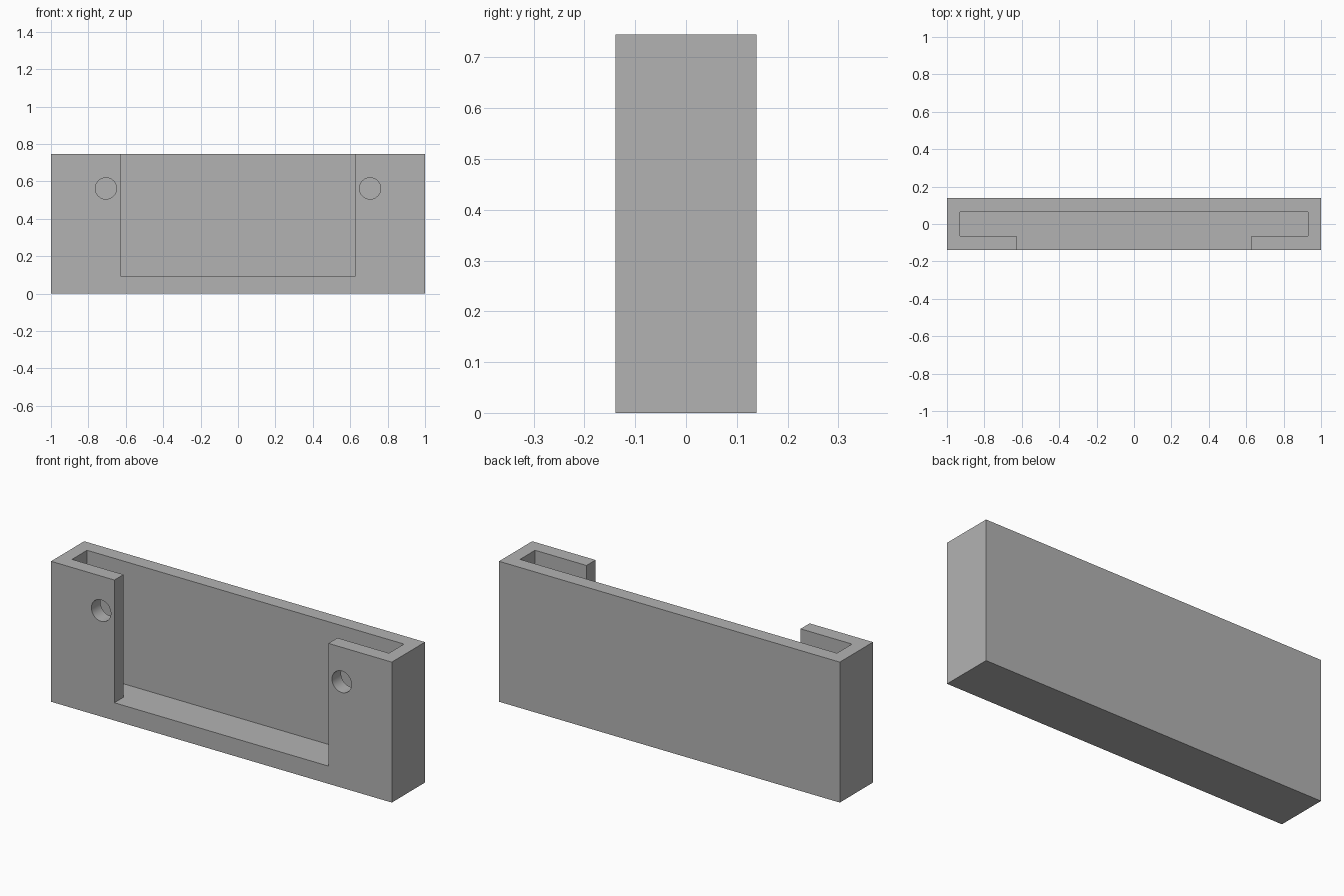
import bpy, bmesh
from math import radians
from mathutils import Matrix, Vector

if "Cube" in bpy.data.objects:
    bpy.data.objects.remove(bpy.data.objects["Cube"])

HALF_W, HALF_D, HEIGHT = 1.0, 0.139, 0.745
FLOOR = 0.094                      # top of the solid base
SLOT_W, SLOT_D = 0.93, 0.063       # half sizes of the pocket
WINDOW_W = 0.628                   # half width of the front opening
HOLE_X, HOLE_Z, HOLE_R = 0.706, 0.562, 0.057

grey = bpy.data.materials.new("plain grey")
grey.use_nodes = True
colour = (0.45, 0.45, 0.45, 1)
grey.diffuse_color = colour
grey.node_tree.nodes["Principled BSDF"].inputs["Base Color"].default_value = colour


def make_object(name, bm):
    bmesh.ops.recalc_face_normals(bm, faces=bm.faces)
    mesh = bpy.data.meshes.new(name)
    bm.to_mesh(mesh)
    bm.free()
    mesh.materials.append(grey)
    obj = bpy.data.objects.new(name, mesh)
    bpy.context.collection.objects.link(obj)
    return obj


def prism(name, outline, z0, z1):
    bm = bmesh.new()
    face = bm.faces.new([bm.verts.new((x, y, z0)) for x, y in outline])
    top = bmesh.ops.extrude_face_region(bm, geom=[face])["geom"]
    verts = [v for v in top if isinstance(v, bmesh.types.BMVert)]
    bmesh.ops.translate(bm, verts=verts, vec=Vector((0, 0, z1 - z0)))
    return make_object(name, bm)


def rod(name, x, z, radius, y0, y1):
    bm = bmesh.new()
    place = Matrix.Translation((x, (y0 + y1) / 2, z)) @ Matrix.Rotation(radians(90), 4, 'X')
    bmesh.ops.create_cone(bm, cap_ends=True, segments=48, radius1=radius,
                          radius2=radius, depth=y1 - y0, matrix=place)
    return make_object(name, bm)


def mirrored(half):
    return half + [(-x, y) for x, y in reversed(half)]


# Solid holder block
holder = prism("holder_body", mirrored([(HALF_W, -HALF_D), (HALF_W, HALF_D)]), 0, HEIGHT)

# Pocket open at the top, joined to the front window
cutters = [prism("pocket_cutter",
                 mirrored([(WINDOW_W, -HALF_D - 0.1), (WINDOW_W, -SLOT_D),
                           (SLOT_W, -SLOT_D), (SLOT_W, SLOT_D)]),
                 FLOOR, HEIGHT + 0.1)]

# Screw holes through the front lips
for side, x in (("left", HOLE_X), ("right", -HOLE_X)):
    cutters.append(rod(side + "_hole_cutter", x, HOLE_Z, HOLE_R, -HALF_D - 0.1, 0))

bpy.ops.object.select_all(action='DESELECT')
holder.select_set(True)
bpy.context.view_layer.objects.active = holder
for cutter in cutters:
    cutter.hide_render = True
    cut = holder.modifiers.new(cutter.name, 'BOOLEAN')
    cut.operation = 'DIFFERENCE'
    cut.solver = 'EXACT'
    cut.object = cutter
    bpy.ops.object.modifier_apply(modifier=cut.name)
    bpy.data.objects.remove(cutter)

bpy.ops.object.shade_smooth_by_angle(angle=radians(30))
